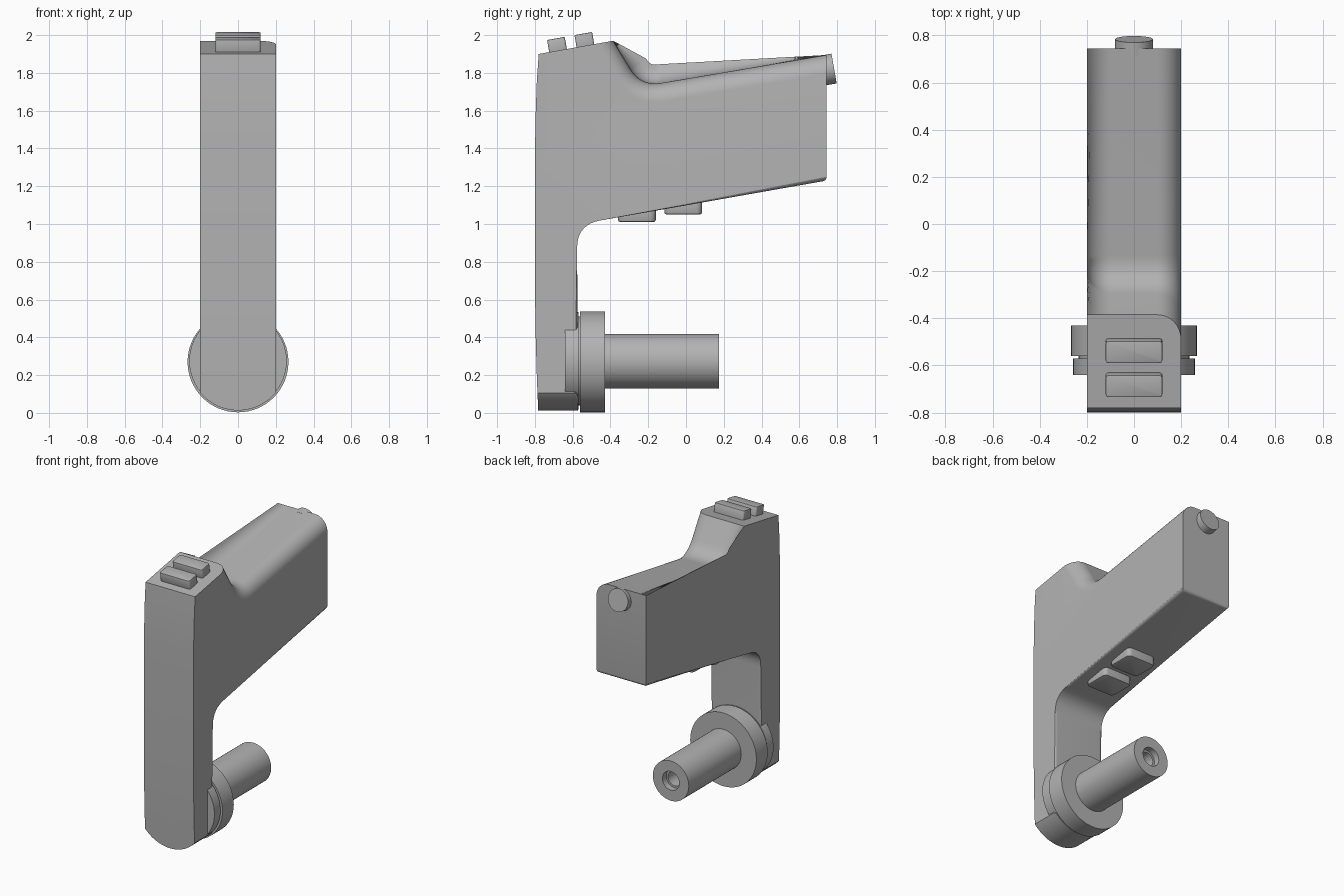
import bpy, bmesh, math
from mathutils import Matrix, Vector

if "Cube" in bpy.data.objects:
    bpy.data.objects.remove(bpy.data.objects["Cube"])

GREY = (0.45, 0.45, 0.45, 1)
grey = bpy.data.materials.new("plain grey")
grey.use_nodes = True
grey.diffuse_color = GREY
grey.node_tree.nodes["Principled BSDF"].inputs["Base Color"].default_value = GREY

TILT = math.radians(10)
HALF = 0.2


def finish(name, bm, angle=30):
    """Turn a bmesh into a grey object with smooth shading and sharp edges."""
    bmesh.ops.recalc_face_normals(bm, faces=bm.faces)
    mesh = bpy.data.meshes.new(name)
    bm.to_mesh(mesh)
    bm.free()
    obj = bpy.data.objects.new(name, mesh)
    bpy.context.collection.objects.link(obj)
    mesh.materials.append(grey)
    smooth(obj, angle)
    return obj


def smooth(obj, angle=30):
    bpy.ops.object.select_all(action="DESELECT")
    obj.select_set(True)
    bpy.context.view_layer.objects.active = obj
    bpy.ops.object.shade_smooth_by_angle(angle=math.radians(angle))


def fillet(before, corner, after, reach, steps=10):
    """Points of a rounded corner that starts and ends at reach from it."""
    c = Vector(corner)
    a = c + (Vector(before) - c).normalized() * reach
    b = c + (Vector(after) - c).normalized() * reach
    ts = [i / steps for i in range(steps + 1)]
    return [a * (1 - t) ** 2 + c * 2 * t * (1 - t) + b * t * t for t in ts]


def prism(outline, place, lo, hi):
    """Extrude a closed outline between two depths; returns both vertex rings."""
    bm = bmesh.new()
    rings = [[bm.verts.new(place(p, d)) for p in outline] for d in (lo, hi)]
    for ring in rings:
        bm.faces.new(ring)
    n = len(outline)
    for i in range(n):
        j = (i + 1) % n
        bm.faces.new((rings[0][i], rings[0][j], rings[1][j], rings[1][i]))
    return bm, rings


def chain(bm, rings, start, count):
    return [bm.edges.get((r[i], r[i + 1])) for r in rings for i in range(start, start + count - 1)]


def lathe(name, profile, origin, tilt=0.0, segments=64):
    """Spin (radius, distance) points around an axis that points to the back."""
    bm = bmesh.new()
    verts = [bm.verts.new((r, d, 0)) for r, d in profile]
    edges = [bm.edges.new(pair) for pair in zip(verts, verts[1:])]
    bmesh.ops.spin(bm, geom=verts + edges, cent=(0, 0, 0), axis=(0, 1, 0),
                   angle=math.tau, steps=segments)
    bmesh.ops.remove_doubles(bm, verts=bm.verts, dist=1e-5)
    bm.transform(Matrix.Translation(origin) @ Matrix.Rotation(tilt, 4, "X"))
    return finish(name, bm)


def pad(name, size, centre, tilt, corner):
    """Rounded block used for the buttons."""
    bm = bmesh.new()
    bmesh.ops.create_cube(bm, size=1)
    bm.transform(Matrix.Diagonal((*size, 1)))
    upright = [e for e in bm.edges if abs(e.verts[0].co.z - e.verts[1].co.z) > 1e-4]
    bmesh.ops.bevel(bm, geom=upright, offset=corner, segments=4, profile=0.5, affect="EDGES")
    rim = [e for e in bm.edges if all(abs(v.co.z) > size[2] * 0.49 for v in e.verts)
           and e.verts[0].co.z * e.verts[1].co.z > 0]
    bmesh.ops.bevel(bm, geom=rim, offset=corner * 0.4, segments=2, profile=0.5, affect="EDGES")
    bm.transform(Matrix.Translation(centre) @ Matrix.Rotation(tilt, 4, "X"))
    return finish(name, bm)


# Body: side outline, with a rounded back and neck and softened underside
crest, rear_top, rear_low, foot = (-0.385, 1.97), (0.745, 1.895), (0.745, 1.23), (-0.572, -0.05)
front = [(-0.78, -0.05), (-0.79, 0.2), (-0.797, 0.45), (-0.8, 0.75), (-0.8, 1.3),
         (-0.797, 1.55), (-0.79, 1.75), (-0.78, 1.9)]
upper = [crest, *fillet(crest, (-0.239, 1.728), rear_top, 0.11), rear_top]
under = [rear_low, *fillet(rear_low, (-0.577, 0.997), foot, 0.125), foot]
bm, rings = prism(front + upper + under, lambda p, d: (d, p[0], p[1]), -HALF, HALF)
first = len(front)
last = first + len(upper)
bottom_edges = chain(bm, rings, last, len(under))
bottom_edges.append(bm.edges.get((rings[0][last], rings[1][last])))
bmesh.ops.bevel(bm, geom=bottom_edges, offset=0.02, segments=4, profile=0.5, affect="EDGES")
rings = [[v for v in ring[:last]] for ring in rings]
bmesh.ops.bevel(bm, geom=chain(bm, rings, first, len(upper)), offset=0.1,
                segments=10, profile=0.5, affect="EDGES")
body = finish("body", bm)

# Round the foot of the body with a trimming shape
arc = [(0.262 * math.cos(a), 0.275 + 0.262 * math.sin(a))
       for a in (math.pi * (1 + i / 48) for i in range(49))]
bm, _ = prism(arc + [(0.262, 2.2), (-0.262, 2.2)], lambda p, d: (p[0], d, p[1]), -1, 1)
trimmer = finish("foot_trimmer", bm)
trimmer.hide_render = True
trim = body.modifiers.new("round foot", "BOOLEAN")
trim.operation, trim.object, trim.solver = "INTERSECT", trimmer, "EXACT"
bpy.context.view_layer.objects.active = body
bpy.ops.object.modifier_apply(modifier=trim.name)
bpy.data.objects.remove(trimmer)
smooth(body)

# Round mount, flange and hollow shaft at the foot
lathe("mount_disc", [(0, -0.64), (0.258, -0.64), (0.258, -0.57), (0.235, -0.57),
                     (0.235, -0.55), (0, -0.55)], (0, 0, 0.275))
lathe("flange", [(0, -0.56), (0.267, -0.56), (0.267, -0.43), (0, -0.43)], (0, 0, 0.27))
lathe("shaft", [(0, -0.45), (0.145, -0.45), (0.145, 0.175), (0.068, 0.175), (0.068, 0.13),
                (0.054, 0.13), (0.054, -0.05), (0, -0.05)], (0, 0, 0.273))

# Two buttons on the top and two on the underside
for name, y, z in (("front", -0.681, 1.938), ("back", -0.536, 1.964)):
    pad(name + "_top_button", (0.24, 0.095, 0.09), (0, y, z), TILT, 0.012)
for name, y, z in (("front", -0.26, 1.06), ("back", -0.015, 1.1)):
    pad(name + "_lower_button", (0.23, 0.2, 0.1), (0, y, z), 0, 0.03)

# Round button on the rear end
lathe("rear_button", [(0, -0.06), (0.08, -0.06), (0.08, 0), (0, 0)], (0, 0.784, 1.823), TILT)
